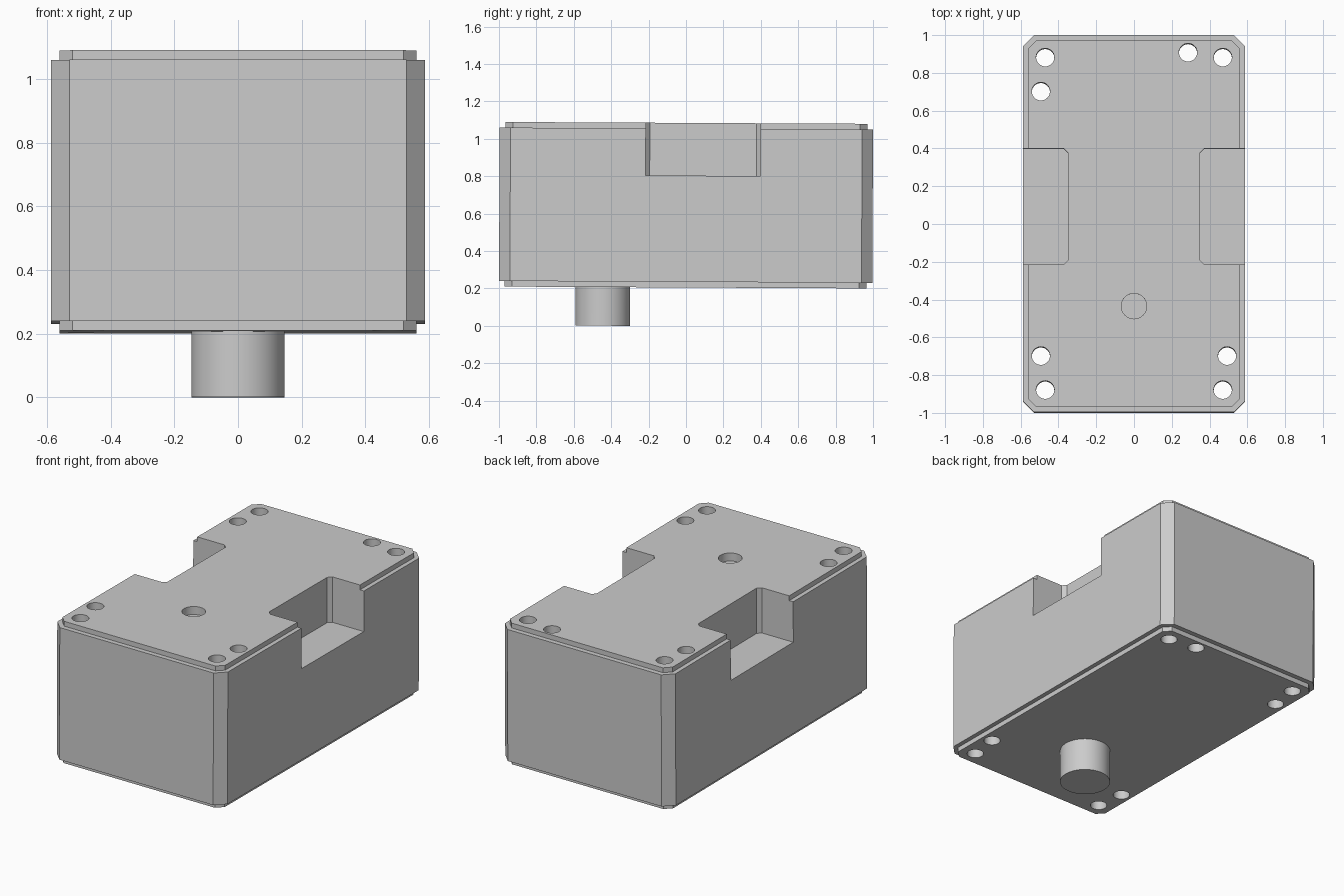
import bpy, bmesh, math
from mathutils import Matrix, Vector

cube = bpy.data.objects.get("Cube")
if cube:
    bpy.data.objects.remove(cube, do_unlink=True)

# One plain grey for everything
grey = bpy.data.materials.new("plain grey")
grey.use_nodes = True
colour = (0.6, 0.6, 0.6, 1)
grey.diffuse_color = colour
grey.node_tree.nodes["Principled BSDF"].inputs["Base Color"].default_value = colour

# The whole block leans back very slightly
PIVOT = Vector((0, 0, 0.645))
LEAN = Matrix.Translation(PIVOT) @ Matrix.Rotation(-0.005, 4, 'X') @ Matrix.Translation(-PIVOT)


def make_object(name, bm):
    bmesh.ops.recalc_face_normals(bm, faces=bm.faces[:])
    bm.transform(LEAN)
    mesh = bpy.data.meshes.new(name)
    bm.to_mesh(mesh)
    bm.free()
    mesh.materials.append(grey)
    ob = bpy.data.objects.new(name, mesh)
    bpy.context.collection.objects.link(ob)
    return ob


def loft(bm, rings):
    """Closed solid through a stack of (outline, height) rings."""
    rows = [[bm.verts.new((x, y, z)) for x, y in outline] for outline, z in rings]
    for low, high in zip(rows, rows[1:]):
        for i in range(len(low)):
            j = (i + 1) % len(low)
            bm.faces.new((low[i], low[j], high[j], high[i]))
    bm.faces.new(rows[0][::-1])
    bm.faces.new(rows[-1])


def chamfered(x, y, c):
    return [(x, c - y), (x, y - c), (x - c, y), (c - x, y),
            (-x, y - c), (-x, c - y), (c - x, -y), (x - c, -y)]


def circle(x, y, r, n=48):
    return [(x + r * math.cos(math.tau * i / n), y + r * math.sin(math.tau * i / n))
            for i in range(n)]


def smooth(ob):
    bpy.ops.object.select_all(action='DESELECT')
    ob.select_set(True)
    bpy.context.view_layer.objects.active = ob
    bpy.ops.object.shade_smooth_by_angle(angle=math.radians(30))


# Main block with stepped-in top and bottom plates
BOTTOM, LOW, HIGH, TOP = 0.205, 0.235, 0.055 + 1, 1.085
plate = chamfered(0.56, 0.968, 0.04)
wall = chamfered(0.587, 0.998, 0.058)
bm = bmesh.new()
loft(bm, [(plate, BOTTOM), (plate, LOW), (wall, LOW), (wall, HIGH), (plate, HIGH), (plate, TOP)])
block = make_object("main_block", bm)

# Cutter: through holes, blind socket and side notches
bm = bmesh.new()
holes = [(sx * 0.47, sy * 0.88) for sx in (-1, 1) for sy in (-1, 1)]
holes += [(-0.493, 0.70), (-0.493, -0.70), (0.493, -0.70), (0.286, 0.906)]
for x, y in holes:
    loft(bm, [(circle(x, y, 0.048), 0.1), (circle(x, y, 0.048), 1.2)])
socket = circle(0, -0.437, 0.067)
loft(bm, [(socket, TOP - 0.05), (socket, 1.2)])
front, back, c = -0.217, 0.397, 0.022
for side in (-1, 1):
    notch = [(side * x, y) for x, y in
             [(0.7, front), (0.7, back), (0.35 + c, back), (0.35, back - c),
              (0.35, front + c), (0.35 + c, front)]]
    loft(bm, [(notch, 0.803), (notch, 1.2)])
# Each cutter solid is separate, so normals are fixed shell by shell
cutter = make_object("block_cutter", bm)
cutter.hide_render = True

cut = block.modifiers.new("cut", 'BOOLEAN')
cut.operation = 'DIFFERENCE'
cut.solver = 'EXACT'
cut.object = cutter
bpy.context.view_layer.objects.active = block
bpy.ops.object.modifier_apply(modifier=cut.name)
bpy.data.objects.remove(cutter, do_unlink=True)
smooth(block)

# Round post under the block
bm = bmesh.new()
post_ring = circle(0, -0.442, 0.146, 64)
loft(bm, [(post_ring, -0.0015), (post_ring, BOTTOM + 0.02)])
smooth(make_object("bottom_post", bm))
